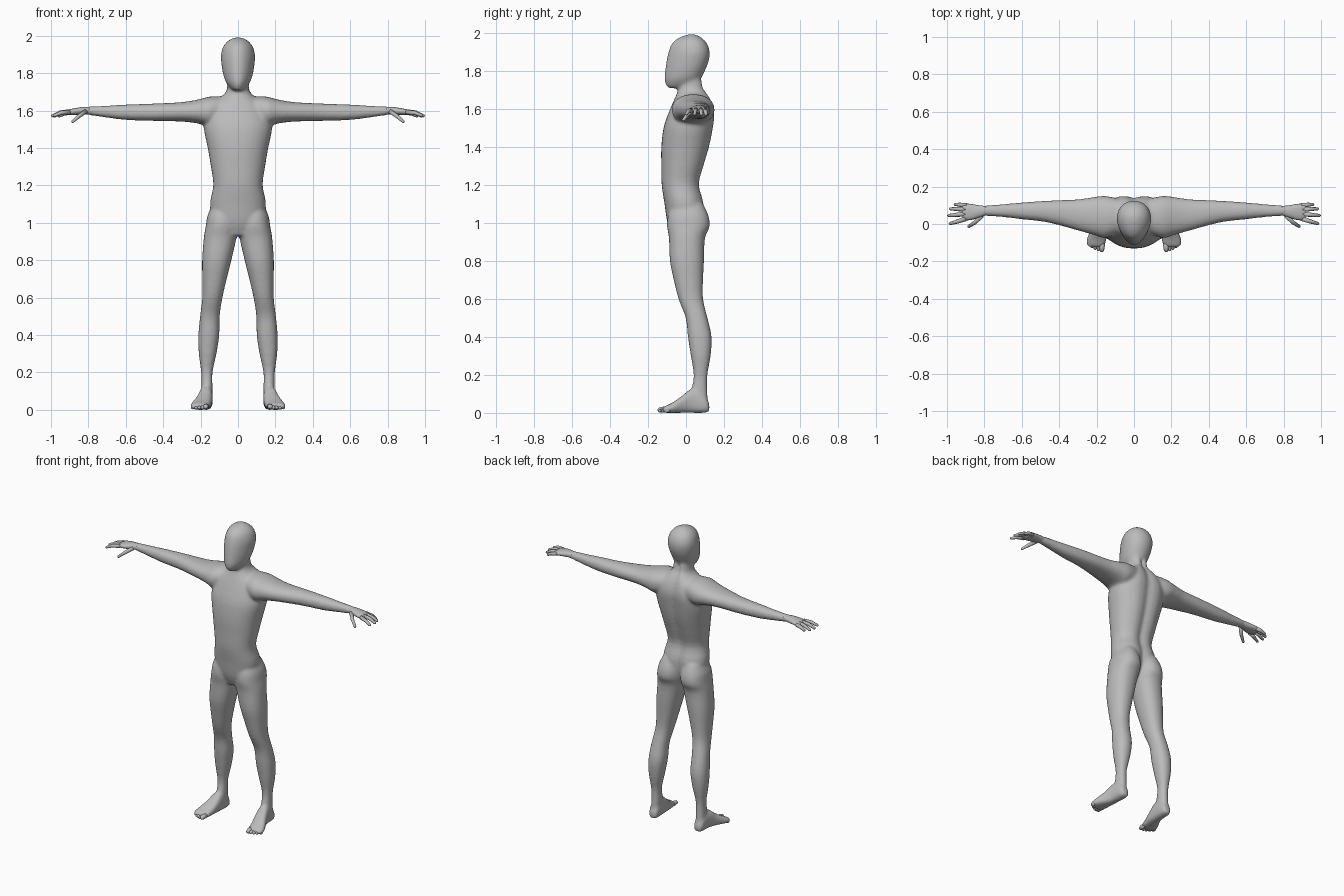
import bpy, bmesh, math
from mathutils import Vector

skin = bpy.data.materials.new("plain grey")
skin.diffuse_color = (0.5, 0.5, 0.5, 1)


def smooth_rows(rows, steps=3):
    """Catmull-Rom refinement of section rows."""
    out = []
    for i in range(len(rows) - 1):
        a, b, c, d = (rows[max(0, min(len(rows) - 1, i + k))] for k in (-1, 0, 1, 2))
        for s in range(steps):
            t = s / steps
            out.append([0.5 * (2 * q + (r - p) * t + (2 * p - 5 * q + 4 * r - w) * t * t
                               + (3 * q - p - 3 * r + w) * t ** 3)
                        for p, q, r, w in zip(a, b, c, d)])
    return out + [list(rows[-1])]


def bridge(bm, rings):
    """Skin closed rings and cap both ends."""
    loops = [[bm.verts.new(p) for p in ring] for ring in rings]
    n = len(loops[0])
    faces = [bm.faces.new(loops[0][::-1]), bm.faces.new(loops[-1])]
    for lo, hi in zip(loops, loops[1:]):
        faces += [bm.faces.new((lo[i], lo[(i + 1) % n], hi[(i + 1) % n], hi[i])) for i in range(n)]
    bmesh.ops.recalc_face_normals(bm, faces=faces)


def loft(bm, axis, rows, side=1, n=24, groove=0.0, taper=0.0, power=0.9):
    """Rows are (position, a min, a max, b min, b max) along the axis."""
    rings = []
    for pos, a0, a1, b0, b1 in smooth_rows(rows):
        ring = []
        for i in range(n):
            t = 2 * math.pi * i / n
            c, s = math.cos(t), math.sin(t)
            u = math.copysign(abs(c) ** power, c) * (1 + taper * s)
            v = math.copysign(abs(s) ** power, s)
            a = (a0 + a1) / 2 + (a1 - a0) / 2 * u
            b = (b0 + b1) / 2 + (b1 - b0) / 2 * v
            if s > 0:
                b -= groove * math.exp(-(u / 0.22) ** 2)
            p = {"z": (a, b, pos), "x": (pos, a, b), "y": (a, pos, b)}[axis]
            ring.append((p[0] * side, p[1], p[2]))
        rings.append(ring)
    bridge(bm, rings)


def digit(bm, points, radii, side, n=8):
    """Rounded tube along points, used for fingers and toes."""
    pts = [Vector((x * side, y, z)) for x, y, z in points]
    tip = (pts[-1] - pts[-2]).normalized()
    pts.append(pts[-1] + tip * radii[-1] * 0.6)
    rr = list(radii) + [radii[-1] * 0.45]
    rings = []
    for i, p in enumerate(pts):
        d = (pts[min(i + 1, len(pts) - 1)] - pts[max(i - 1, 0)]).normalized()
        u = d.cross(Vector((0, 0, 1))).normalized()
        w = u.cross(d)
        rings.append([p + rr[i] * (u * math.cos(2 * math.pi * k / n)
                                   + w * math.sin(2 * math.pi * k / n)) for k in range(n)])
    bridge(bm, rings)


def finish(bm, name):
    me = bpy.data.meshes.new(name)
    bm.to_mesh(me)
    bm.free()
    me.materials.append(skin)
    for p in me.polygons:
        p.use_smooth = True
    ob = bpy.data.objects.new(name, me)
    bpy.context.collection.objects.link(ob)
    return ob


body = bmesh.new()

# torso and neck, with a spine groove
torso = [(0.93, 0.06, -0.07, 0.05), (1.0, 0.13, -0.098, 0.09), (1.1, 0.15, -0.113, 0.10),
         (1.2, 0.132, -0.128, 0.075), (1.3, 0.145, -0.13, 0.10), (1.4, 0.162, -0.13, 0.13),
         (1.5, 0.182, -0.118, 0.15), (1.57, 0.175, -0.095, 0.158), (1.63, 0.145, -0.07, 0.145),
         (1.675, 0.09, -0.05, 0.12), (1.71, 0.06, -0.04, 0.095), (1.80, 0.055, -0.03, 0.08)]
loft(body, "z", [(z, -w, w, f, b) for z, w, f, b in torso], groove=0.02, n=32)

# head, narrower towards the face
head = [(1.708, 0.022, -0.09, -0.03), (1.722, 0.042, -0.105, 0.03), (1.755, 0.066, -0.114, 0.075),
        (1.80, 0.08, -0.11, 0.1), (1.85, 0.088, -0.103, 0.12), (1.90, 0.09, -0.092, 0.125),
        (1.945, 0.077, -0.073, 0.11), (1.975, 0.05, -0.035, 0.08), (1.99, 0.018, 0.01, 0.05)]
loft(body, "z", [(z, -w, w, f, b) for z, w, f, b in head], taper=0.16, power=1.0)

leg = [(1.1, 0.03, 0.135, -0.07, 0.09), (1.04, 0.006, 0.163, -0.095, 0.118),
       (0.98, 0.003, 0.173, -0.1, 0.125), (0.92, 0.008, 0.183, -0.09, 0.1),
       (0.8, 0.035, 0.192, -0.085, 0.095), (0.7, 0.06, 0.191, -0.065, 0.09),
       (0.6, 0.083, 0.191, -0.04, 0.09), (0.5, 0.098, 0.203, -0.002, 0.113),
       (0.4, 0.1, 0.212, 0.01, 0.135), (0.3, 0.115, 0.21, 0.025, 0.13),
       (0.2, 0.136, 0.197, 0.04, 0.113), (0.12, 0.136, 0.196, 0.028, 0.112),
       (0.04, 0.138, 0.2, 0.01, 0.118)]
foot = [(0.123, 0.145, 0.19, 0.008, 0.045), (0.1, 0.136, 0.2, 0.0, 0.09),
        (0.03, 0.135, 0.208, 0.0, 0.125), (-0.02, 0.138, 0.225, 0.0, 0.09),
        (-0.07, 0.145, 0.25, 0.0, 0.055), (-0.105, 0.152, 0.255, 0.0, 0.038),
        (-0.125, 0.165, 0.245, 0.004, 0.028)]
arm = [(0.06, -0.04, 0.13, 1.54, 1.675), (0.15, -0.075, 0.15, 1.515, 1.675),
       (0.21, -0.06, 0.145, 1.53, 1.66), (0.3, -0.035, 0.132, 1.541, 1.645),
       (0.46, 0.008, 0.125, 1.545, 1.637), (0.6, 0.025, 0.115, 1.55, 1.632),
       (0.7, 0.037, 0.106, 1.562, 1.626), (0.82, 0.045, 0.097, 1.58, 1.62)]
palm = [(0.79, 0.047, 0.096, 1.582, 1.619), (0.83, 0.034, 0.1, 1.578, 1.619),
        (0.87, 0.022, 0.107, 1.577, 1.613), (0.905, 0.02, 0.109, 1.576, 1.606),
        (0.918, 0.028, 0.104, 1.58, 1.6)]
fingers = [((0.9, 0.028, 1.592), (0.945, 0.013, 1.588), (0.985, 0.002, 1.572)),
           ((0.9, 0.053, 1.594), (0.95, 0.049, 1.59), (0.993, 0.045, 1.571)),
           ((0.9, 0.077, 1.594), (0.945, 0.08, 1.588), (0.984, 0.081, 1.57)),
           ((0.895, 0.098, 1.59), (0.93, 0.103, 1.584), (0.958, 0.105, 1.57)),
           ((0.815, 0.045, 1.595), (0.85, 0.008, 1.57), (0.885, -0.014, 1.54))]

for side, label in ((1, "left"), (-1, "right")):
    loft(body, "z", leg, side)
    loft(body, "y", foot, side, power=0.75)
    loft(body, "x", arm, side)

    # palm, fingers and thumb
    hand = bmesh.new()
    loft(hand, "x", palm, side, n=16)
    for f in fingers:
        digit(hand, f, (0.013, 0.011, 0.008), side)
    finish(hand, label + "_hand")

    # toes, from the big one outwards
    toes = bmesh.new()
    for k in range(5):
        x = 0.172 + 0.0175 * k
        r = 0.015 if k == 0 else 0.0105
        y = -0.142 + 0.001 * k + 0.0018 * k * k
        digit(toes, ((x - 0.003, -0.09, r + 0.004), (x, y + 0.015, r + 0.002), (x, y, r)),
              (r, r, r * 0.8), side)
    finish(toes, label + "_toes")

# blend the body parts into one skin
ob = finish(body, "body")
m = ob.modifiers.new("merge", "REMESH")
m.mode = "VOXEL"
m.voxel_size = 0.009
m.use_smooth_shade = True
m = ob.modifiers.new("soften", "SMOOTH")
m.factor = 0.5
m.iterations = 8
